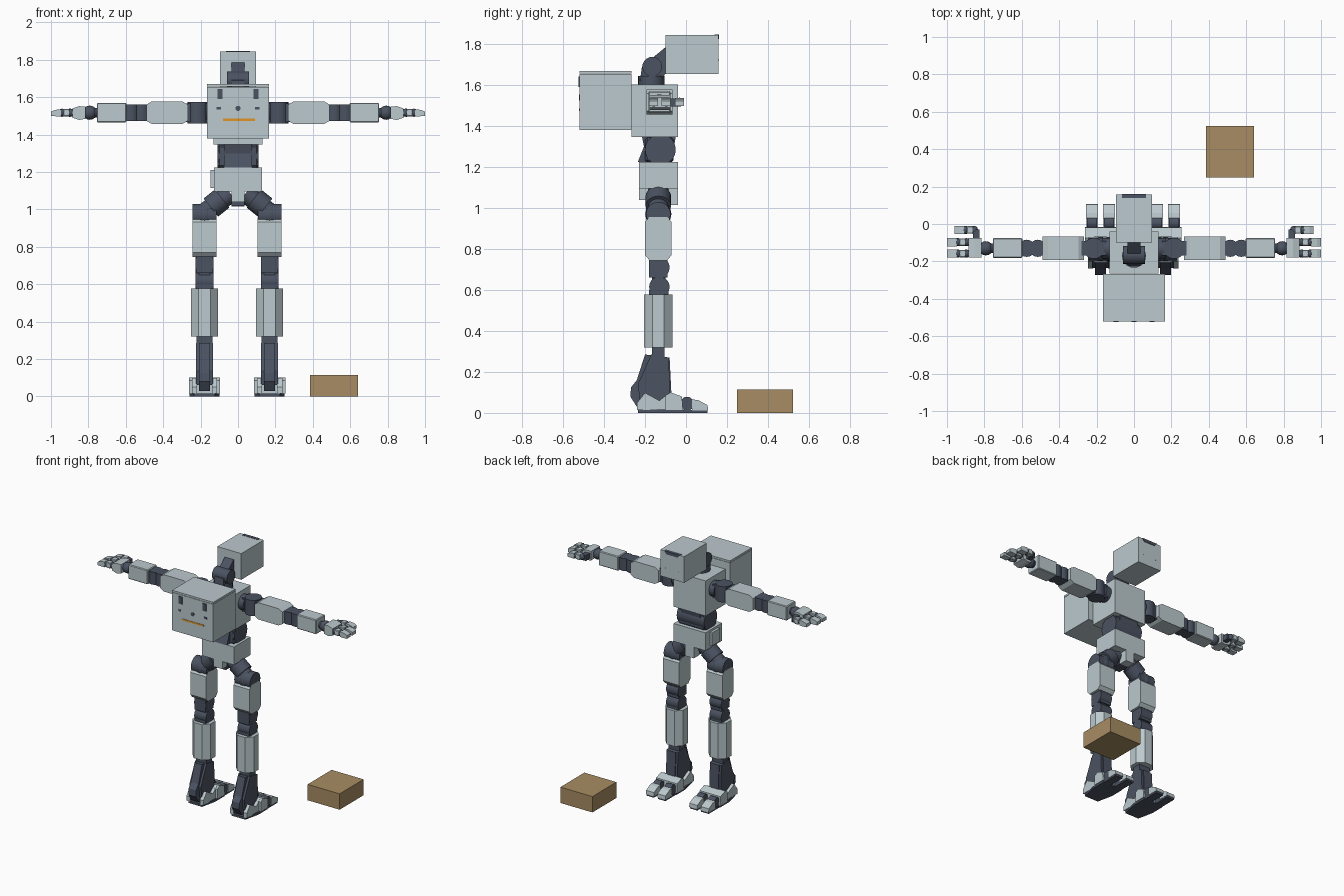
import bpy, bmesh, math
from mathutils import Vector

if "Cube" in bpy.data.objects:
    bpy.data.objects.remove(bpy.data.objects["Cube"])


def material(name, rgb):
    m = bpy.data.materials.new(name)
    m.diffuse_color = (*rgb, 1)
    m.use_nodes = True
    m.node_tree.nodes["Principled BSDF"].inputs["Base Color"].default_value = m.diffuse_color
    return m


LIGHT = material("pale grey plating", (0.50, 0.585, 0.615))
DARK = material("dark slate joints", (0.07, 0.085, 0.12))
BROWN = material("cardboard brown", (0.39, 0.265, 0.125))
ORANGE = material("orange marking", (0.75, 0.30, 0.02))


def finish(name, bm, mat, smooth=False):
    bmesh.ops.recalc_face_normals(bm, faces=bm.faces)
    me = bpy.data.meshes.new(name)
    bm.to_mesh(me)
    bm.free()
    me.materials.append(mat)
    ob = bpy.data.objects.new(name, me)
    bpy.context.collection.objects.link(ob)
    if smooth:
        bpy.ops.object.select_all(action='DESELECT')
        ob.select_set(True)
        bpy.context.view_layer.objects.active = ob
        bpy.ops.object.shade_smooth_by_angle(angle=math.radians(35))
    return ob


def box(name, xs, ys, zs, mat=LIGHT, bevel=0.0):
    bm = bmesh.new()
    bmesh.ops.create_cube(bm, size=1)
    r = [sorted(xs), sorted(ys), sorted(zs)]
    for v in bm.verts:
        v.co = [r[i][0] if v.co[i] < 0 else r[i][1] for i in range(3)]
    if bevel:
        bmesh.ops.bevel(bm, geom=bm.edges[:], offset=bevel, segments=1, affect='EDGES')
    return finish(name, bm, mat)


def prism(name, axis, pts, a, b, mat=LIGHT):
    """Extrude a profile along an axis; points use the two other axes in order."""
    def place(p, t):
        return {'x': (t, p[0], p[1]), 'y': (p[0], t, p[1]), 'z': (p[0], p[1], t)}[axis]
    bm = bmesh.new()
    f = bm.faces.new([bm.verts.new(place(p, a)) for p in pts])
    ext = bmesh.ops.extrude_face_region(bm, geom=[f])
    shift = Vector(place((0, 0), b - a))
    bmesh.ops.translate(bm, vec=shift, verts=[g for g in ext['geom'] if isinstance(g, bmesh.types.BMVert)])
    return finish(name, bm, mat)


def rod(name, p, q, r1, r2=None, mat=DARK, n=20):
    p, q = Vector(p), Vector(q)
    bm = bmesh.new()
    bmesh.ops.create_cone(bm, cap_ends=True, segments=n, radius1=r1,
                          radius2=r1 if r2 is None else r2, depth=(q - p).length)
    rot = (q - p).to_track_quat('Z', 'Y')
    for v in bm.verts:
        v.co = rot @ v.co + (p + q) / 2
    return finish(name, bm, mat, True)


def ball(name, c, r, mat=DARK, n=16):
    bm = bmesh.new()
    bmesh.ops.create_uvsphere(bm, u_segments=n, v_segments=n // 2, radius=r)
    bmesh.ops.translate(bm, vec=c, verts=bm.verts)
    return finish(name, bm, mat, True)


def octagon(u0, u1, v0, v1, cu, cv):
    return [(u0 + cu, v0), (u1 - cu, v0), (u1, v0 + cv), (u1, v1 - cv),
            (u1 - cu, v1), (u0 + cu, v1), (u0, v1 - cv), (u0, v0 + cv)]


# Head with visor wrapped over the front top edge
box("head", (-.096, .096), (-.10, .158), (1.655, 1.845))
box("visor_top", (-.063, .063), (.138, .159), (1.843, 1.847), DARK)
prism("visor_front", 'y', [(-.063, 1.847), (.063, 1.847), (.045, 1.825), (-.045, 1.825)], .156, .161, DARK)
for s in (-1, 1):
    box("face_dot", (s * .05, s * .056), (.157, .16), (1.72, 1.726), DARK)

# Neck
rod("neck_base", (0, -.17, 1.595), (0, -.17, 1.645), .064)
prism("neck_arm", 'x', [(-.225, 1.62), (-.215, 1.69), (-.185, 1.715), (-.10, 1.785), (-.10, 1.655), (-.13, 1.62)],
      -.036, .036, DARK)
rod("neck_hinge", (-.06, -.165, 1.69), (.06, -.165, 1.69), .048)

# Torso, backpack and its latches
box("torso", (-.13, .13), (-.265, -.04), (1.347, 1.602))
box("backpack", (-.165, .165), (-.52, -.267), (1.38, 1.655))
box("backpack_lid", (-.165, .165), (-.52, -.267), (1.657, 1.67))
for s in (-1, 1):
    box("backpack_latch", (s * .082, s * .11), (-.525, -.518), (1.59, 1.643), DARK)
    box("backpack_rivet", (s * .092, s * .114), (-.522, -.518), (1.533, 1.547), DARK)
rod("backpack_button", (0, -.523, 1.54), (0, -.518, 1.54), .014, n=12)
box("backpack_stripe", (-.08, .09), (-.522, -.518), (1.474, 1.486), ORANGE)

# Waist
prism("waist_core", 'x', [(-.235, 1.225), (-.205, 1.30), (-.215, 1.35), (-.05, 1.35), (-.07, 1.225)], -.075, .075, DARK)
rod("waist_hinge", (-.11, -.125, 1.285), (.11, -.125, 1.285), .075)
box("waist_plate", (-.11, .11), (-.20, -.06), (1.222, 1.345), DARK, .012)

# Pelvis with a narrower lower block and side pouch
prism("pelvis", 'y', [(-.128, 1.225), (.128, 1.225), (.128, 1.095), (.035, 1.095), (.035, 1.04),
                      (-.035, 1.04), (-.035, 1.095), (-.128, 1.095)], -.23, -.04)
box("pelvis_front_flap", (-.035, .035), (-.10, -.04), (1.015, 1.10))
box("pelvis_core", (-.035, .035), (-.19, -.10), (1.018, 1.05), DARK)
box("hip_pouch", (-.146, -.126), (-.18, -.09), (1.115, 1.21))

for s in (-1, 1):
    # Hip joints
    X = s * .174 - .005
    y = -.135
    rod("hip_axle", (s * .04, y, 1.085), (X, y, .985), .05)
    rod("hip_collar", (s * .085, y, 1.058), (s * .145, y, 1.01), .062)
    rod("hip_wheel", (X - .063, y, .97), (X + .063, y, .97), .06)
    ball("hip_ball", (X, y, .97), .064)

    # Thigh and knee
    prism("thigh", 'x', octagon(-.20, -.07, .745, .957, .022, .025), X - .064, X + .064)
    box("knee_upper_link", (X - .045, X + .045), (-.18, -.09), (.66, .75), DARK)
    rod("knee_upper_hinge", (X - .047, -.13, .71), (X + .047, -.13, .71), .05)
    box("knee_middle_link", (X - .03, X + .03), (-.165, -.10), (.60, .72), DARK)
    rod("knee_lower_hinge", (X - .047, -.13, .615), (X + .047, -.13, .615), .05)
    box("knee_lower_link", (X - .045, X + .045), (-.18, -.085), (.57, .60), DARK)

    # Shin and ankle
    prism("shin", 'z', octagon(X - .072, X + .072, -.205, -.065, .04, .042), .32, .578)
    box("ankle_post", (X - .043, X + .043), (-.165, -.105), (.1, .33), DARK)
    prism("ankle_shell", 'x', [(-.20, .285), (-.08, .27), (-.07, .07), (-.10, .03), (-.24, .03),
                               (-.272, .08), (-.268, .125), (-.24, .16)], X - .03, X + .03, DARK)
    for t in (-1, 1):
        prism("ankle_side", 'x', [(-.17, .285), (-.085, .27), (-.075, .06), (-.225, .06), (-.235, .14)],
              X + t * .03, X + t * .046, DARK)
        # Foot side plates
        prism("heel_plate", 'x', [(-.238, .015), (-.238, .05), (-.20, .098), (-.13, .06), (-.08, .10),
                                  (-.08, .015)], X + t * .04, X + t * .068)
        # Toes
        tx = X + t * .046
        prism("toe", 'x', [(.03, .012), (.03, .066), (.06, .062), (.105, .038), (.108, .012)], tx - .032, tx + .032)
        box("toe_link", (tx - .02, tx + .02), (-.03, .04), (.02, .06), DARK)
        rod("toe_hinge", (tx - .026, .005, .045), (tx + .026, .005, .045), .034, n=14)
        box("toe_sole", (tx - .03, tx + .03), (-.02, .104), (0, .013), DARK)
    prism("foot_top", 'x', [(-.10, .015), (-.10, .085), (-.075, .10), (-.02, .08), (-.015, .015)], X - .084, X + .084)
    prism("foot_sole", 'z', [(X - .08, -.015), (X + .08, -.015), (X + .08, -.12), (X + .055, -.235),
                             (X - .055, -.235), (X - .08, -.12)], 0, .016, DARK)

    # Shoulder
    ay, az = -.13, 1.517
    rod("shoulder_socket", (s * .12, ay, az), (s * .17, ay, az), .055)
    box("shoulder_link", (s * .15, s * .285), (ay - .038, ay + .038), (az - .05, az + .05), DARK)
    rod("shoulder_hinge", (s * .215, ay, az - .057), (s * .215, ay, az + .057), .056)

    # Upper arm, elbow and forearm
    pts = octagon(.268, .49, 1.456, 1.578, .03, .018)
    prism("upper_arm", 'y', [(s * u, v) for u, v in pts], -.192, -.066)
    box("elbow_link", (s * .485, s * .60), (ay - .03, ay + .03), (az - .032, az + .032), DARK)
    for ex in (.515, .573):
        rod("elbow_hinge", (s * ex, ay, az - .045), (s * ex, ay, az + .045), .046, n=16)
    box("forearm", (s * .597, s * .755), (-.182, -.076), (1.465, 1.57), LIGHT, .005)

    # Wrist
    rod("wrist_post", (s * .75, ay, az), (s * .83, ay, az), .025)
    ball("wrist_ball", (s * .792, ay, az), .038)

    # Palm
    prism("palm", 'y', [(s * u, v) for u, v in [(.815, 1.485), (.815, 1.55), (.85, 1.552), (.885, 1.54),
                                               (.885, 1.49), (.85, 1.478)]], -.178, -.075)
    box("thumb_base", (s * .825, s * .86), (-.085, -.03), (1.495, 1.535), DARK)

    # Fingers and thumb, two segments each with knuckle balls
    for fy, fx in ((-.158, .888), (-.097, .888), (-.032, .848)):
        box("finger_inner", (s * (fx + .012), s * (fx + .047)), (fy - .02, fy + .02), (1.497, 1.537), LIGHT, .004)
        prism("finger_tip", 'y', [(s * u, v) for u, v in [(fx + .058, 1.497), (fx + .058, 1.536), (fx + .09, 1.532),
                                                         (fx + .112, 1.522), (fx + .112, 1.499)]], fy - .022, fy + .022)
        for k in (.008, .053):
            ball("knuckle", (s * (fx + k), fy, az), .022, n=12)

# Loose crate on the ground
box("crate", (.385, .642), (.248, .523), (0, .115), BROWN)
